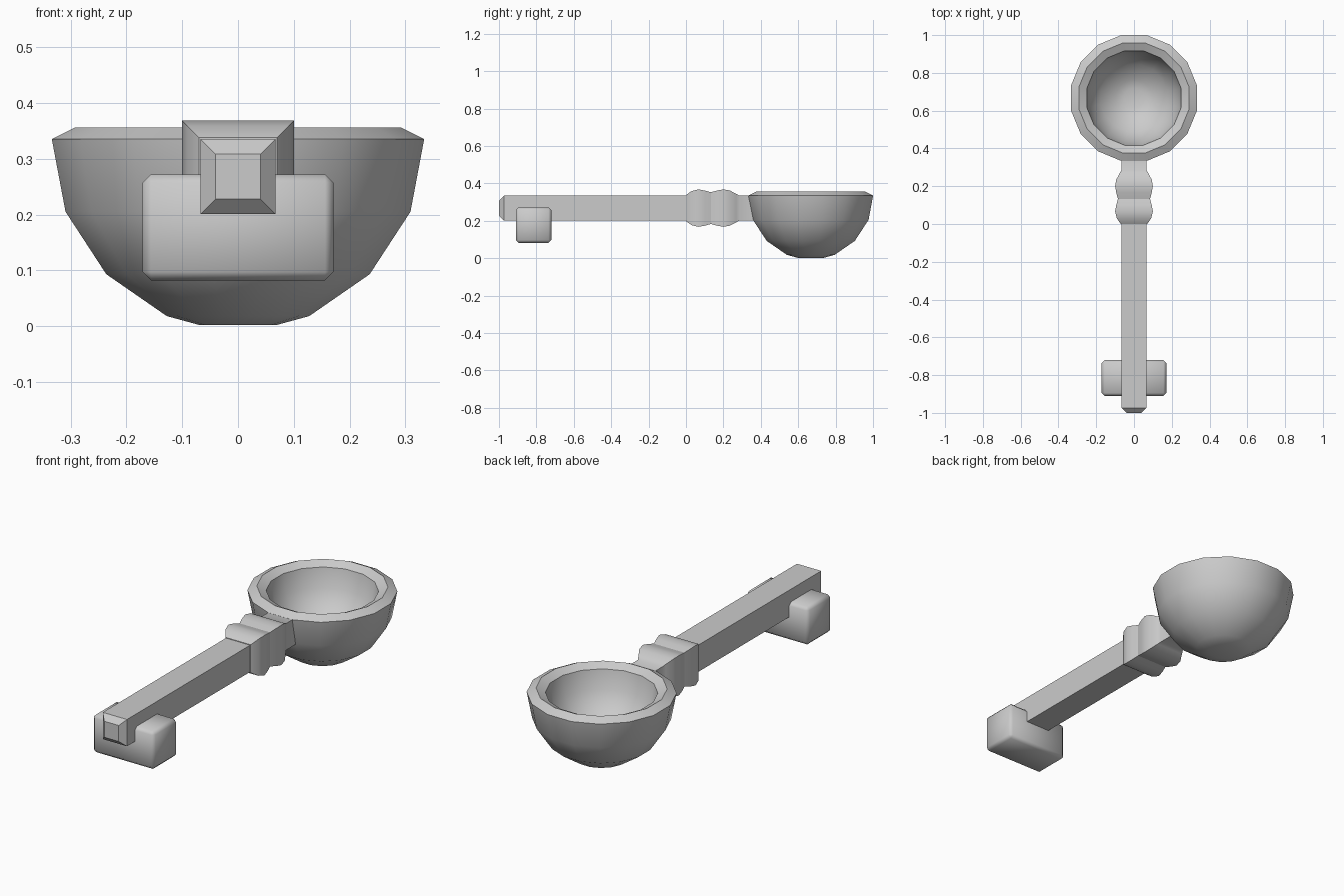
import bpy, bmesh, math
from mathutils import Vector

if "Cube" in bpy.data.objects:
    bpy.data.objects.remove(bpy.data.objects["Cube"])


def loft(name, rings, angle=30):
    """Skin a list of equal-length point rings and cap both ends."""
    bm = bmesh.new()
    vr = [[bm.verts.new(p) for p in ring] for ring in rings]
    n = len(vr[0])
    for a, b in zip(vr, vr[1:]):
        for i in range(n):
            j = (i + 1) % n
            bm.faces.new((a[i], a[j], b[j], b[i]))
    bm.faces.new(vr[0])
    bm.faces.new(vr[-1])
    bmesh.ops.recalc_face_normals(bm, faces=bm.faces)
    me = bpy.data.meshes.new(name)
    bm.to_mesh(me)
    bm.free()
    ob = bpy.data.objects.new(name, me)
    bpy.context.collection.objects.link(ob)
    bpy.context.view_layer.objects.active = ob
    ob.select_set(True)
    bpy.ops.object.shade_smooth_by_angle(angle=math.radians(angle))
    ob.select_set(False)
    return ob


def circle(r, z, n=16):
    turn = [math.tau * (i + 0.5) / n for i in range(n)]
    return [Vector((r * math.cos(t), 0.667 + r * math.sin(t), z)) for t in turn]


def square(y, h, zc=0.268):
    return [Vector((sx * h, y, zc + sz * h))
            for sx, sz in ((-1, -1), (1, -1), (1, 1), (-1, 1))]


# Bowl: outer hemisphere, raised rim, concentric inner hemisphere
outer, inner, rim_z = 0.34, 0.255, 0.335
profile = [(0.07, 0.002), (0.13, 0.018), (0.2405, 0.093), (0.315, 0.205),
           (outer, rim_z), ((outer + inner) / 2, 0.356)]
for deg in (0, 22.5, 45, 67.5, 78):
    a = math.radians(deg)
    profile.append((inner * math.cos(a), rim_z - inner * 0.98 * math.sin(a)))
loft("bowl", [circle(r, z) for r, z in profile], 40)

# Straight square handle with a chamfered end
loft("handle", [square(-1, 0.04), square(-0.973, 0.067), square(0.01, 0.067)])

# Double-ridged collar and neck running into the bowl wall
collar = [(0, 0.07), (0.03, 0.091), (0.067, 0.1), (0.1, 0.094), (0.133, 0.085),
          (0.167, 0.094), (0.2, 0.1), (0.235, 0.094), (0.268, 0.076),
          (0.285, 0.067), (0.375, 0.066)]
loft("collar", [square(y, h) for y, h in collar])

# Chamfered cross block under the handle end
bpy.ops.mesh.primitive_cube_add(size=1, location=(0, -0.815, 0.177))
block = bpy.context.object
block.name = "cross_block"
block.scale = (0.342, 0.19, 0.19)
bpy.ops.object.transform_apply(location=False, rotation=False, scale=True)
bevel = block.modifiers.new("bevel", "BEVEL")
bevel.width = 0.015
bevel.segments = 1
bpy.ops.object.shade_smooth()
